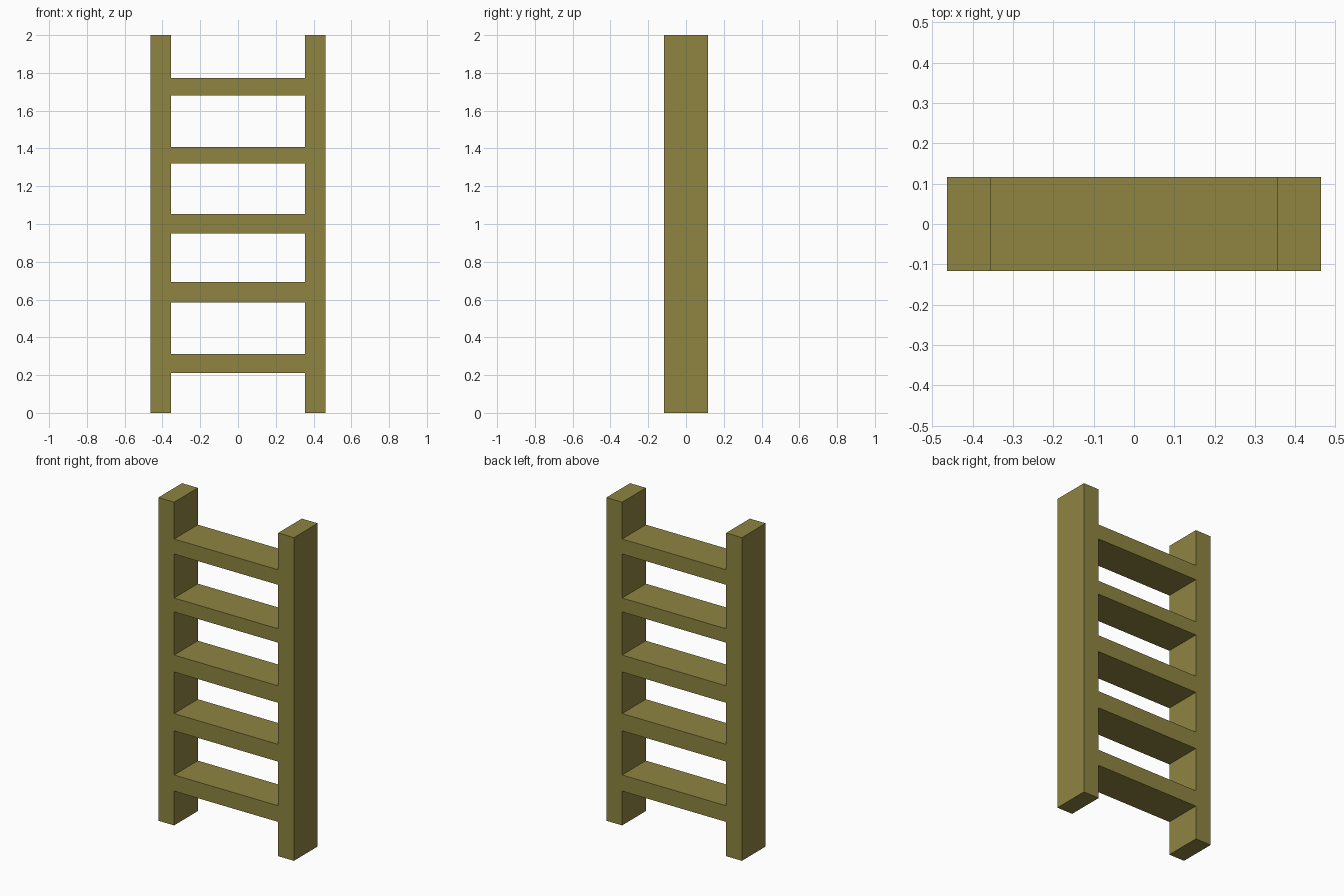
import bpy, bmesh
from mathutils import Vector

if "Cube" in bpy.data.objects:
    bpy.data.objects.remove(bpy.data.objects["Cube"])

INNER, OUTER, HALF_DEPTH, HEIGHT = 0.356, 0.464, 0.116, 2.0
RUNGS = [(0.212, 0.312), (0.585, 0.692), (0.949, 1.054), (1.321, 1.407), (1.679, 1.772)]

bm = bmesh.new()


def panel(x0, x1, z0, z1):
    """Front-facing rectangle on the front plane."""
    corners = [(x0, z0), (x1, z0), (x1, z1), (x0, z1)]
    bm.faces.new([bm.verts.new((x, -HALF_DEPTH, z)) for x, z in corners])


# Side rails, split at rung heights so that the rungs weld into them
cuts = [0.0] + [z for rung in RUNGS for z in rung] + [HEIGHT]
for z0, z1 in zip(cuts, cuts[1:]):
    panel(-OUTER, -INNER, z0, z1)
    panel(INNER, OUTER, z0, z1)

# Rungs
for z0, z1 in RUNGS:
    panel(-INNER, INNER, z0, z1)

# Weld the front outline and give it depth
bmesh.ops.remove_doubles(bm, verts=bm.verts[:], dist=1e-4)
mesh = bpy.data.meshes.new("ladder")
ext = bmesh.ops.extrude_face_region(bm, geom=bm.faces[:], use_keep_orig=True)
verts = [g for g in ext["geom"] if isinstance(g, bmesh.types.BMVert)]
bmesh.ops.translate(bm, verts=verts, vec=Vector((0, 2 * HALF_DEPTH, 0)))
bmesh.ops.recalc_face_normals(bm, faces=bm.faces[:])
bm.to_mesh(mesh)
bm.free()

# Olive wood colour
wood = bpy.data.materials.new("olive_wood")
wood.diffuse_color = (0.271, 0.231, 0.053, 1.0)
wood.use_nodes = True
wood.node_tree.nodes["Principled BSDF"].inputs["Base Color"].default_value = wood.diffuse_color
mesh.materials.append(wood)
ladder = bpy.data.objects.new("ladder", mesh)
bpy.context.collection.objects.link(ladder)
